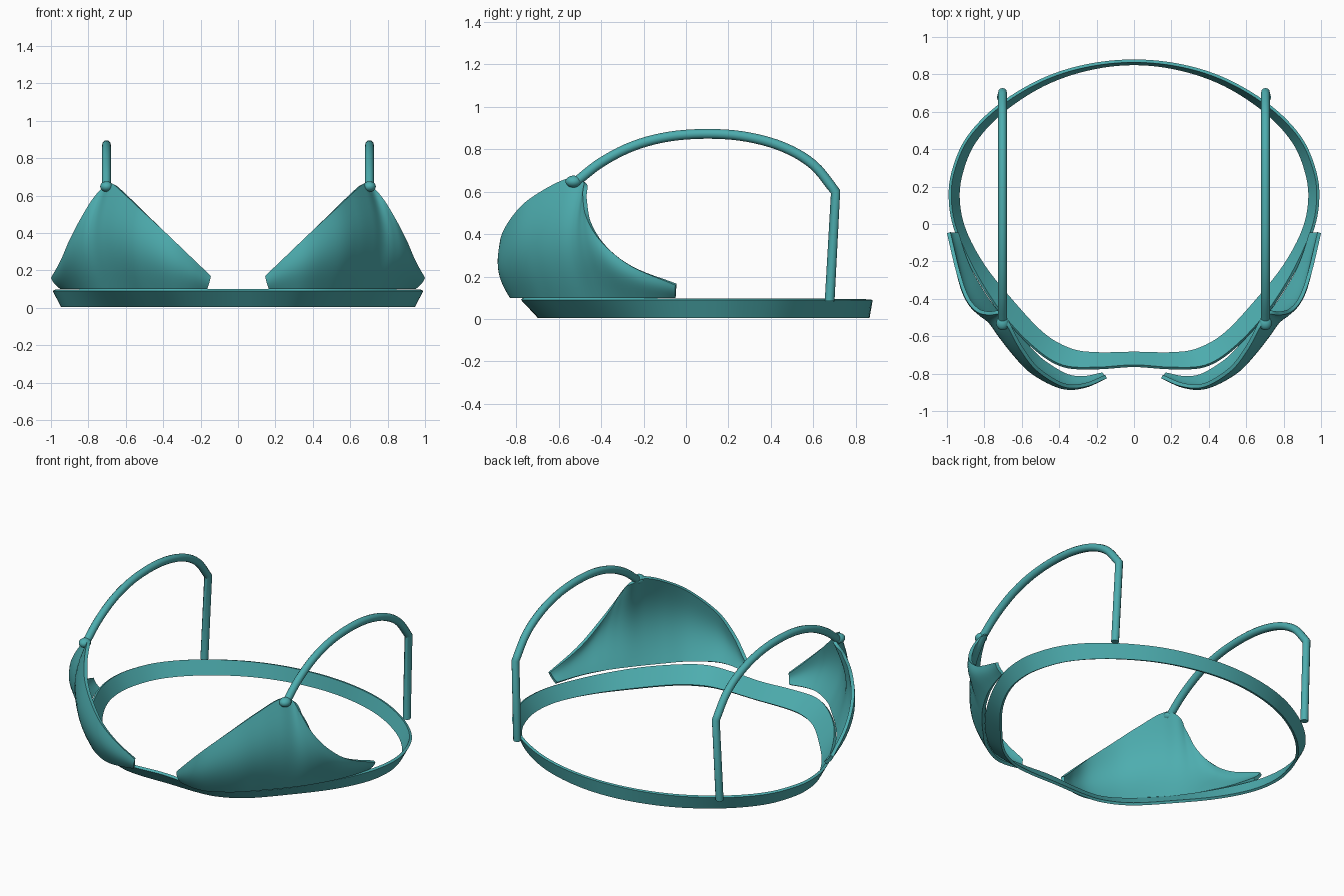
import bpy, math
from mathutils import Vector

if "Cube" in bpy.data.objects:
    bpy.data.objects.remove(bpy.data.objects["Cube"])

teal = bpy.data.materials.new("teal")
teal.diffuse_color = (0.075, 0.42, 0.43, 1)
teal.use_nodes = True
teal.node_tree.nodes["Principled BSDF"].inputs["Base Color"].default_value = teal.diffuse_color


def smooth_path(pts, steps, closed=False):
    """Catmull-Rom samples through the given points."""
    p = [Vector(q) for q in pts]
    n = len(p)
    if closed:
        get = lambda i: p[i % n]
    else:
        ext = [2 * p[0] - p[1]] + p + [2 * p[-1] - p[-2]]
        get = lambda i: ext[i + 1]
    out = []
    for i in range(n if closed else n - 1):
        a, b, c, d = get(i - 1), get(i), get(i + 1), get(i + 2)
        for s in range(steps):
            t = s / steps
            out.append(0.5 * (2 * b + (c - a) * t + (2 * a - 5 * b + 4 * c - d) * t * t
                              + (3 * b - a - 3 * c + d) * t ** 3))
    if not closed:
        out.append(p[-1])
    return out


def finish(obj, mirror=False, thickness=0):
    if thickness:
        m = obj.modifiers.new("thickness", 'SOLIDIFY')
        m.thickness = thickness
        m.offset = -1
    if mirror:
        m = obj.modifiers.new("mirror", 'MIRROR')
        m.use_mirror_merge = False
    obj.data.materials.clear()
    obj.data.materials.append(teal)
    bpy.ops.object.select_all(action='DESELECT')
    obj.select_set(True)
    bpy.context.view_layer.objects.active = obj
    for m in list(obj.modifiers):
        bpy.ops.object.modifier_apply(modifier=m.name)
    bpy.ops.object.shade_smooth_by_angle(angle=math.radians(40))


def sheet(name, low, high, rows, closed=False, bulge=0.0):
    """Skin between a lower and an upper edge, swelling outward in the middle."""
    n = len(low)
    verts, faces = [], []
    for i in range(n):
        a, b = low[max(i - 3, 0)], low[min(i + 3, n - 1)]
        out = Vector((b.y - a.y, a.x - b.x, 0)).normalized()
        k = bulge * (high[i].z - low[i].z) / 0.4
        for r in range(rows + 1):
            t = r / rows
            verts.append(low[i].lerp(high[i], t) + out * k * math.sin(math.pi * t))
    w = rows + 1
    for i in range(n if closed else n - 1):
        j = (i + 1) % n
        for r in range(rows):
            faces.append((i * w + r, j * w + r, j * w + r + 1, i * w + r + 1))
    me = bpy.data.meshes.new(name)
    me.from_pydata(verts, [], faces)
    obj = bpy.data.objects.new(name, me)
    bpy.context.collection.objects.link(obj)
    return obj


# Underband: flared ring with a shallow dip at the front
def ring(half, z):
    full = half + [(-x, y) for x, y in half[-2:0:-1]]
    return smooth_path([(x, y, z) for x, y in full], 6, closed=True)


bottom = [(0, -.695), (.2, -.697), (.34, -.675), (.49, -.59), (.66, -.41), (.81, -.225), (.91, -.04),
          (.945, .12), (.93, .27), (.86, .44), (.71, .605), (.49, .75), (.25, .835), (0, .865)]
top = [(0, -.765), (.2, -.777), (.38, -.765), (.53, -.675), (.70, -.50), (.85, -.275), (.955, -.05),
       (.99, .12), (.975, .28), (.895, .465), (.73, .635), (.5, .775), (.26, .853), (0, .88)]
finish(sheet("underband", ring(bottom, 0.005), ring(top, 0.09), 1, closed=True), thickness=0.016)

# Cups: lower edge, and neckline + armhole as upper edge
hem = [(.165, -.81), (.27, -.83), (.37, -.815), (.50, -.735), (.59, -.645), (.67, -.56),
       (.73, -.49), (.79, -.41), (.84, -.33), (.885, -.245), (.92, -.155), (.95, -.05)]
rim = [(.145, -.825, .17), (.26, -.87, .28), (.38, -.87, .395), (.52, -.785, .525), (.61, -.67, .61),
       (.675, -.55, .665), (.715, -.485, .65), (.775, -.487, .585), (.84, -.47, .48),
       (.90, -.40, .365), (.95, -.26, .25), (1.0, -.05, .16)]
cup = sheet("cups", smooth_path([(x, y, 0.1) for x, y in hem], 6), smooth_path(rim, 6), 14, bulge=0.05)
finish(cup, mirror=True, thickness=0.02)

# Shoulder straps: arch over the top, then straight down to the back band
arch = [(-.52, .645), (-.4, .738), (-.25, .815), (-.08, .86), (.11, .873), (.29, .858),
        (.46, .81), (.60, .727), (.705, .60)]
path = smooth_path([(0.703, y, z) for y, z in arch], 5) + [Vector((.71, .677, .085))]
cu = bpy.data.curves.new("straps", 'CURVE')
cu.dimensions = '3D'
cu.bevel_depth = 0.023
cu.bevel_resolution = 4
cu.use_fill_caps = True
sp = cu.splines.new('POLY')
sp.points.add(len(path) - 1)
for pt, co in zip(sp.points, path):
    pt.co = (*co, 1)
strap = bpy.data.objects.new("straps", cu)
bpy.context.collection.objects.link(strap)
bpy.context.view_layer.objects.active = strap
strap.select_set(True)
bpy.ops.object.convert(target='MESH')
finish(bpy.context.object, mirror=True)

# Knots where the straps meet the cups
bpy.ops.mesh.primitive_uv_sphere_add(segments=20, ring_count=12, radius=1)
knot = bpy.context.object
knot.name = "strap_knots"
for v in knot.data.vertices:
    v.co = Vector((v.co.x * .034, v.co.y * .038, v.co.z * .028)) + Vector((.703, -.53, .648))
finish(knot, mirror=True)
